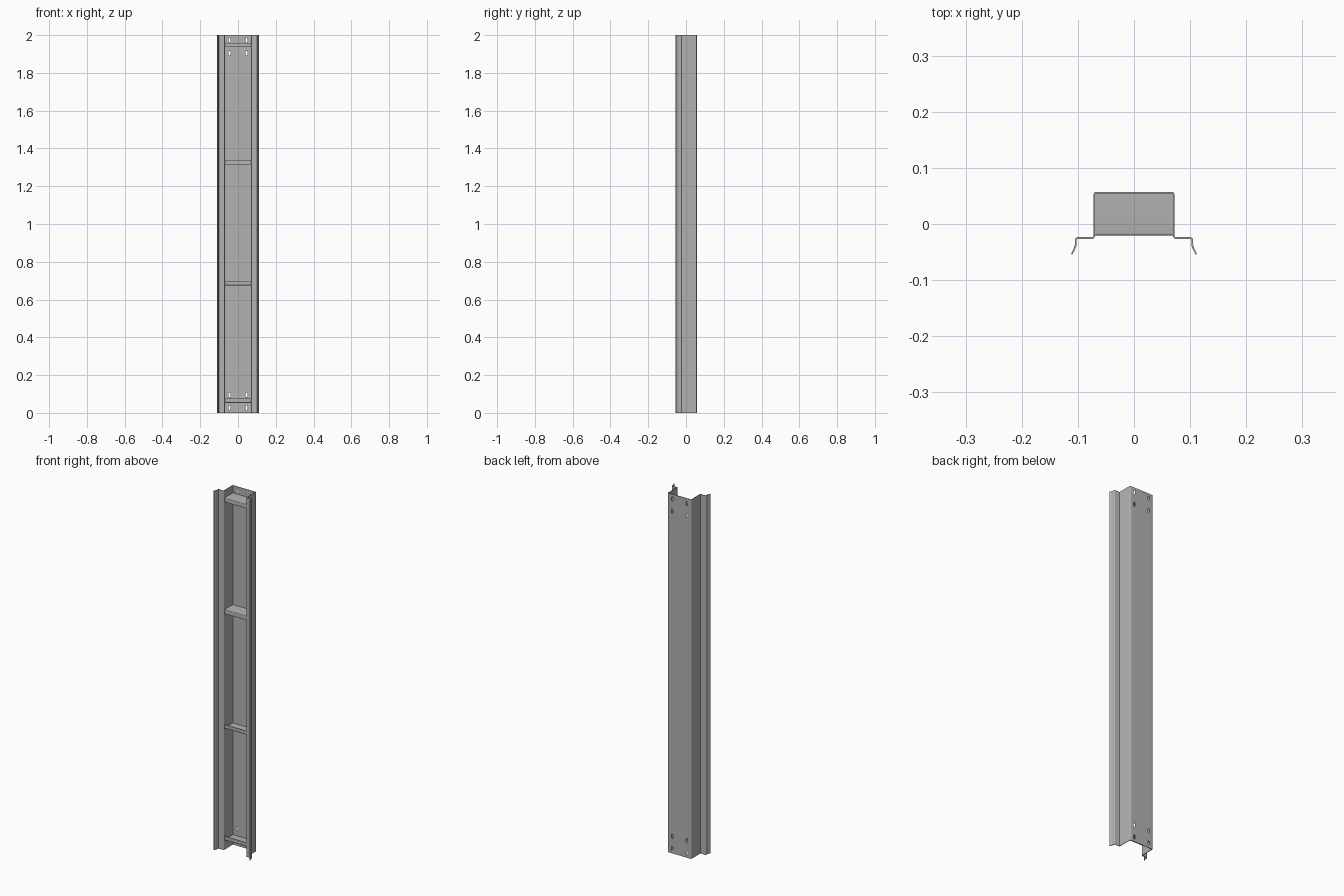
import bpy, bmesh, math
from mathutils import Vector, Matrix

default = bpy.data.objects.get("Cube")
if default:
    bpy.data.objects.remove(default)

SHEET = 0.003    # metal thickness
LENGTH = 2.0

steel = bpy.data.materials.new("grey steel")
steel.use_nodes = True
grey = (0.45, 0.45, 0.45, 1)
steel.diffuse_color = grey
steel.node_tree.nodes["Principled BSDF"].inputs["Base Color"].default_value = grey


def rounded(path, radius, steps=4):
    """Round the inner corners of an open path."""
    pts = [Vector(p) for p in path]
    out = [pts[0]]
    for a, b, c in zip(pts, pts[1:], pts[2:]):
        start = b + (a - b).normalized() * radius
        end = b + (c - b).normalized() * radius
        for i in range(steps + 1):
            t = i / steps
            out.append(start * (1 - t) ** 2 + b * 2 * t * (1 - t) + end * t * t)
    return out + [pts[-1]]


def thicken(pts, thickness):
    """Closed outline of a strip that follows the path."""
    left, right = [], []
    for i, p in enumerate(pts):
        d1 = (p - pts[max(i - 1, 0)]).normalized()
        d2 = (pts[min(i + 1, len(pts) - 1)] - p).normalized()
        d = (d1 + d2).normalized()
        ref = d1 if d1.length else d2
        side = Vector((-d.y, d.x)) * (thickness / 2) / max(d.dot(ref), 0.5)
        left.append(p + side)
        right.append(p - side)
    return left, right


def bent_sheet(name, path, radius, place, sweep):
    """Fold a sheet along a 2D path and sweep it to length."""
    left, right = thicken(rounded(path, radius), SHEET)
    bm = bmesh.new()
    rows = [[bm.verts.new(place(p)) for p in side] for side in (left, right)]
    for i in range(len(left) - 1):
        bm.faces.new((rows[0][i], rows[0][i + 1], rows[1][i + 1], rows[1][i]))
    swept = bmesh.ops.extrude_face_region(bm, geom=bm.faces[:], use_keep_orig=True)
    bmesh.ops.translate(bm, vec=sweep,
                        verts=[g for g in swept["geom"] if isinstance(g, bmesh.types.BMVert)])
    bmesh.ops.recalc_face_normals(bm, faces=bm.faces[:])
    return add_object(name, bm)


def add_object(name, bm):
    mesh = bpy.data.meshes.new(name)
    bm.to_mesh(mesh)
    bm.free()
    mesh.materials.append(steel)
    obj = bpy.data.objects.new(name, mesh)
    bpy.context.collection.objects.link(obj)
    return obj


# Hat-shaped channel with splayed lips
half = [(0.111, -0.054), (0.104, -0.04), (0.104, -0.025), (0.071, -0.025), (0.071, 0.0555)]
profile = half + [(-x, y) for x, y in reversed(half)]
channel = bent_sheet("channel", profile, 0.004,
                     lambda p: (p.x, p.y, 0), (0, 0, LENGTH))

# Mounting slots through the back wall, near both ends
bm = bmesh.new()
for x in (-0.045, 0.045):
    for offset in (0.027, 0.095):
        for z in (offset, LENGTH - offset):
            ring = []
            for end in (1, -1):
                for i in range(7):
                    a = math.pi * i / 6
                    ring.append(bm.verts.new((x + end * 0.005 * math.cos(a), 0.045,
                                              z + end * (0.007 + 0.005 * math.sin(a)))))
            face = bm.faces.new(ring)
            top = bmesh.ops.extrude_face_region(bm, geom=[face], use_keep_orig=True)
            bmesh.ops.translate(bm, vec=(0, 0.03, 0),
                                verts=[g for g in top["geom"] if isinstance(g, bmesh.types.BMVert)])
bmesh.ops.recalc_face_normals(bm, faces=bm.faces[:])
cutter = add_object("slot_cutter", bm)
cutter.hide_render = True
cutter.hide_viewport = True
cutter.display_type = 'WIRE'
slots = channel.modifiers.new("slots", 'BOOLEAN')
slots.operation = 'DIFFERENCE'
slots.solver = 'EXACT'
slots.object = cutter

# Cross braces: a plate with a folded front lip, upper pair down, lower pair up
braces = []
for name, z, fold in (("top_brace", 1.957, -1), ("upper_brace", 1.335, -1),
                      ("lower_brace", 0.676, 1), ("bottom_brace", 0.054, 1)):
    path = [(0.054, z), (-0.019, z), (-0.019, z + fold * 0.021)]
    braces.append(bent_sheet(name, path, 0.003,
                             lambda p: (-0.0695, p.x, p.y), (0.139, 0, 0)))

# Smooth the bends, keep the cut edges sharp
bpy.ops.object.select_all(action='DESELECT')
for obj in [channel] + braces:
    obj.select_set(True)
bpy.context.view_layer.objects.active = channel
bpy.ops.object.shade_smooth_by_angle(angle=math.radians(35))
